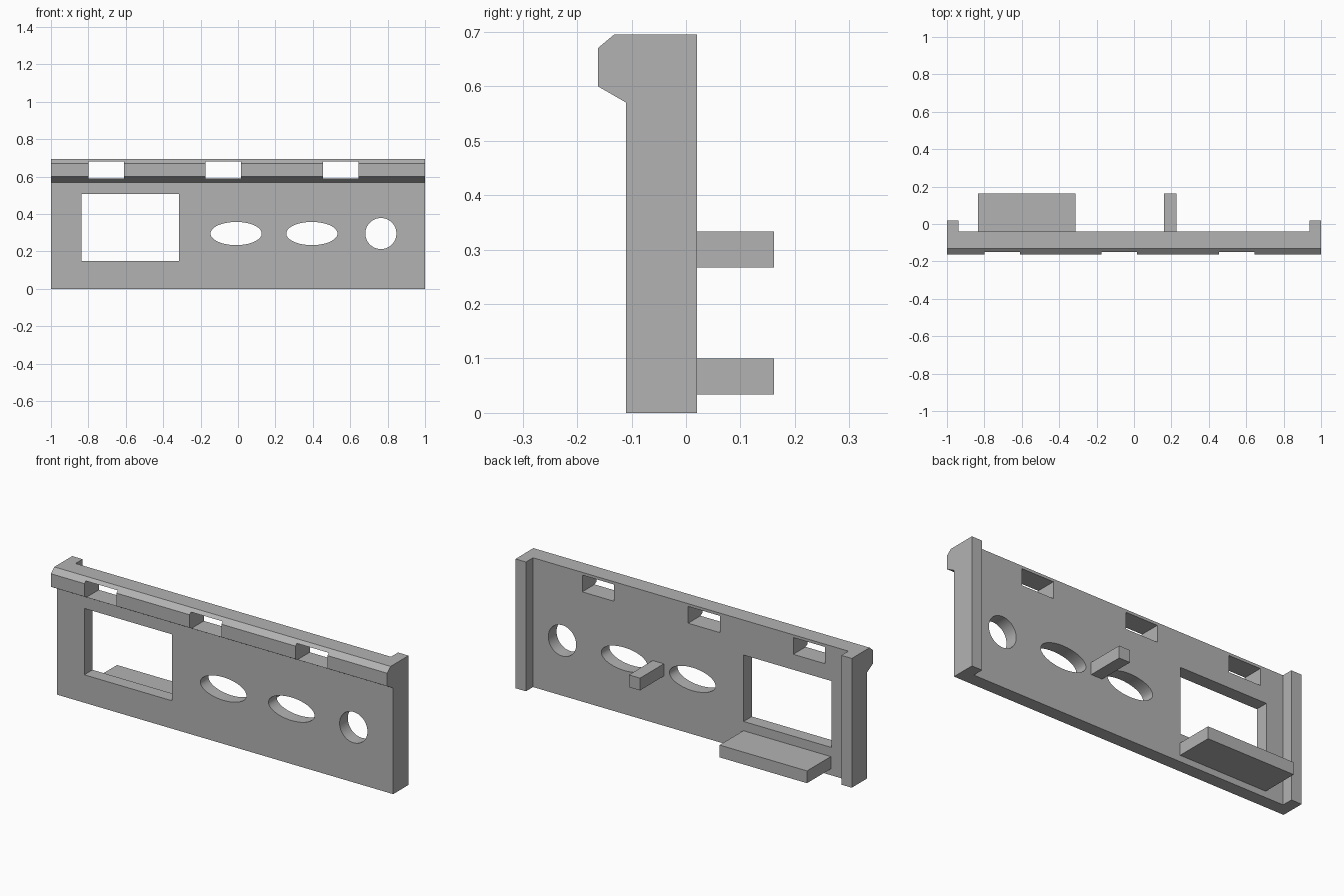
import bpy, bmesh, math

cube = bpy.data.objects.get("Cube")
if cube:
    bpy.data.objects.remove(cube, do_unlink=True)

grey = bpy.data.materials.new("plain_grey")
grey.use_nodes = True
COLOUR = (0.45, 0.45, 0.45, 1)
grey.diffuse_color = COLOUR
grey.node_tree.nodes["Principled BSDF"].inputs["Base Color"].default_value = COLOUR


def prism(name, points, offset, depth):
    """Extrude a closed 3D outline along a vector axis."""
    bm = bmesh.new()
    face = bm.faces.new([bm.verts.new(p) for p in points])
    grown = bmesh.ops.extrude_face_region(bm, geom=[face])["geom"]
    moved = [v for v in grown if isinstance(v, bmesh.types.BMVert)]
    bmesh.ops.translate(bm, verts=moved, vec=[a * depth for a in offset])
    bmesh.ops.recalc_face_normals(bm, faces=bm.faces)
    mesh = bpy.data.meshes.new(name)
    bm.to_mesh(mesh)
    bm.free()
    mesh.materials.append(grey)
    obj = bpy.data.objects.new(name, mesh)
    bpy.context.collection.objects.link(obj)
    return obj


def box(name, x0, x1, y0, y1, z0, z1):
    outline = [(x0, y0, z0), (x1, y0, z0), (x1, y0, z1), (x0, y0, z1)]
    return prism(name, outline, (0, 1, 0), y1 - y0)


def oval(name, cx, cz, rx, rz, sides=64):
    angles = [2 * math.pi * i / sides for i in range(sides)]
    outline = [(cx + rx * math.cos(a), -0.3, cz + rz * math.sin(a)) for a in angles]
    return prism(name, outline, (0, 1, 0), 0.5)


HEIGHT, FRONT, BACK = 0.695, -0.11, -0.04

# Panel with the chamfered lip along its top front edge
profile = [(BACK, 0), (BACK, HEIGHT), (-0.132, HEIGHT), (-0.162, 0.67),
           (-0.162, 0.60), (FRONT, 0.57), (FRONT, 0)]
panel = prism("front_panel", [(-1, y, z) for y, z in profile], (1, 0, 0), 2)

# Openings: window, two ovals, a round hole and three slots in the lip
cutters = [box("window_cutter", -0.837, -0.315, -0.3, 0.2, 0.15, 0.507)]
for cx, rx, rz in [(-0.01, 0.137, 0.062), (0.395, 0.137, 0.062), (0.764, 0.083, 0.083)]:
    cutters.append(oval("hole_cutter", cx, 0.296, rx, rz))
for x in (-0.8, -0.175, 0.455):
    cutters.append(box("slot_cutter", x, x + 0.19, -0.3, 0.2, 0.59, 0.68))

bpy.context.view_layer.objects.active = panel
for cutter in cutters:
    cutter.hide_render = True
    mod = panel.modifiers.new("opening", "BOOLEAN")
    mod.operation = "DIFFERENCE"
    mod.solver = "EXACT"
    mod.object = cutter
    bpy.ops.object.modifier_apply(modifier=mod.name)
    bpy.data.objects.remove(cutter, do_unlink=True)

bpy.ops.object.select_all(action="DESELECT")
panel.select_set(True)
bpy.ops.object.shade_smooth_by_angle(angle=math.radians(30))

# End flanges behind the panel
for side, x in (("right", -1), ("left", 0.938)):
    box(side + "_flange", x, x + 0.062, BACK, 0.02, 0, HEIGHT)

# Rear shelf under the window and the small peg
box("rear_shelf", -0.833, -0.313, BACK, 0.162, 0.034, 0.1)
box("rear_peg", 0.16, 0.226, BACK, 0.162, 0.267, 0.333)
